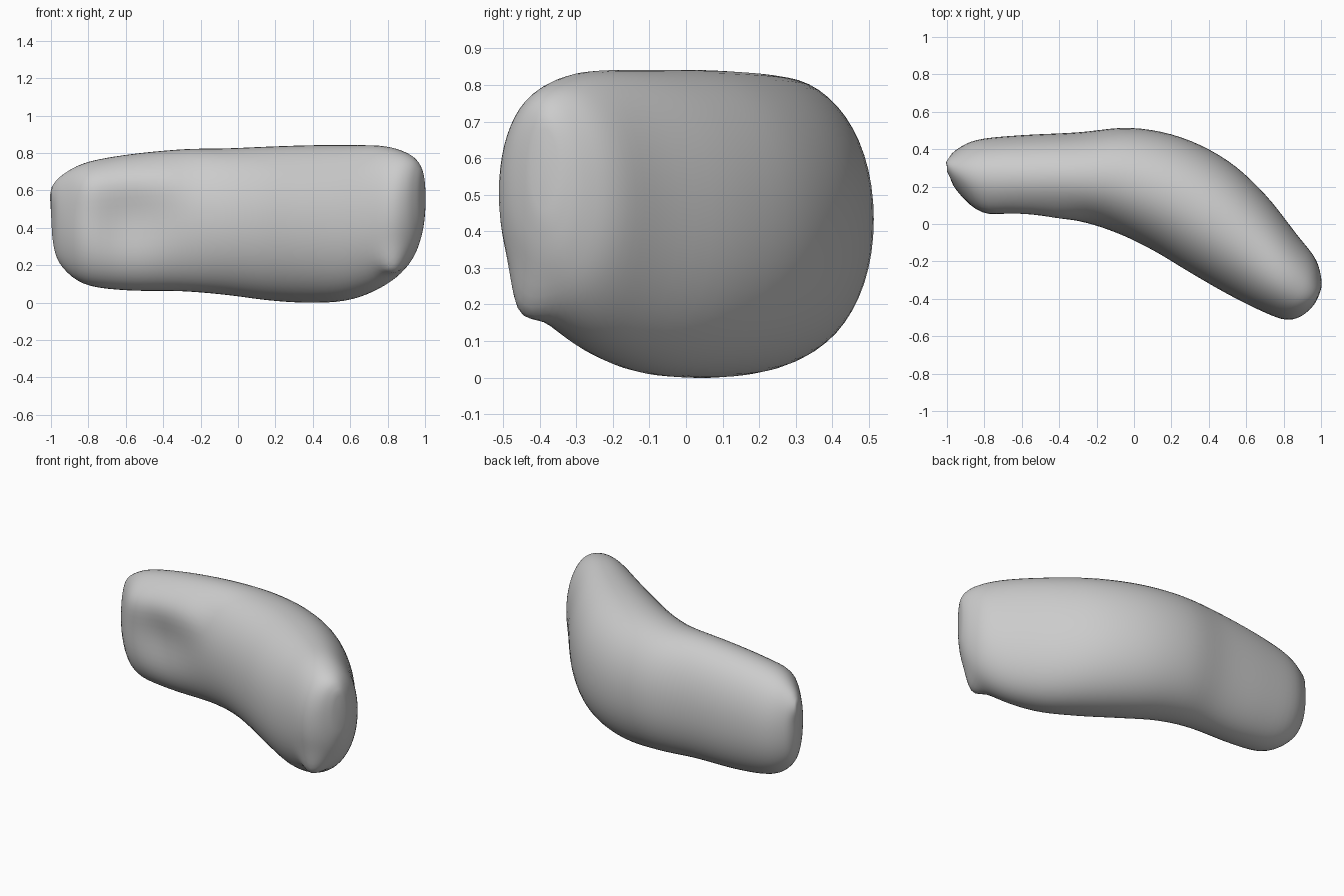
import bpy, bmesh, math
from mathutils import Vector

cube = bpy.data.objects.get("Cube")
if cube:
    bpy.data.objects.remove(cube, do_unlink=True)

SIDES, STEPS, ROUNDNESS = 56, 5, .96

# Cross-sections along the bend: front x, front y, back x, back y, low z, high z
STATIONS = [
    (-.99, .27, -.995, .34, .34, .61),
    (-.95, .18, -.96, .39, .21, .67),
    (-.81, .05, -.84, .45, .10, .745),
    (-.6, .025, -.6, .475, .065, .79),
    (-.3, .01, -.3, .49, .06, .82),
    (-.1, -.045, -.02, .515, .04, .825),
    (.1, -.14, .25, .465, .01, .835),
    (.3, -.26, .5, .34, -.002, .842),
    (.5, -.375, .7, .16, .015, .842),
    (.68, -.465, .87, -.055, .09, .838),
    (.81, -.512, .967, -.18, .19, .805),
    (.9, -.49, 1.0, -.28, .31, .76),
    (.965, -.43, 1.002, -.345, .44, .70),
]


def spline(points, i, t):
    """Smooth interpolation between stations i and i + 1."""
    last = len(points) - 1
    a, b, c, d = (points[min(max(i + k, 0), last)] for k in (-1, 0, 1, 2))
    return [q + .5 * t * (r - p + t * (2*p - 5*q + 4*r - s + t * (3*(q - r) + s - p)))
            for p, q, r, s in zip(a, b, c, d)]


def pull(co, centre, radius, offset):
    """Soft local displacement used for dents, ridges and pinched corners."""
    d = (co - Vector(centre)).length / radius
    return co + Vector(offset) * math.exp(-d * d)


def power(v, e):
    return math.copysign(abs(v) ** e, v)


def section(fx, fy, bx, by, low, high):
    front, back = Vector((fx, fy, 0)), Vector((bx, by, 0))
    mid, half = (front + back) / 2, (back - front) / 2
    ring = []
    for k in range(SIDES):
        a = math.tau * k / SIDES
        co = mid + half * power(math.cos(a), ROUNDNESS)
        co.z = (low + high) / 2 + (high - low) / 2 * power(math.sin(a), ROUNDNESS)
        ring.append(co)
    return ring


def shape(co):
    co = pull(co, (-.58, .03, .44), .2, (0, .055, 0))         # hollow in the front
    for x in (-.8, -.6, -.4):                                 # ridge over the hollow
        co = pull(co, (x, .06, .64), .12, (0, -.025, .01))
    co = pull(co, (.83, -.41, .25), .07, (-.005, -.025, -.07))  # pinched lower corner
    co = pull(co, (-1, .31, .57), .05, (-.015, 0, .01))       # pinched end
    return co


# Loft the body through all sections and close both ends
rows = [spline(STATIONS, i, s / STEPS)
        for i in range(len(STATIONS) - 1) for s in range(STEPS)]
rows.append(STATIONS[-1])
bm = bmesh.new()
rings = [[bm.verts.new(shape(co)) for co in section(*row)] for row in rows]
for r0, r1 in zip(rings, rings[1:]):
    for k in range(SIDES):
        n = (k + 1) % SIDES
        bm.faces.new((r0[k], r0[n], r1[n], r1[k]))
for ring, bulge in ((rings[0], -.008), (rings[-1], .006)):
    centre = sum((v.co for v in ring), Vector()) / SIDES
    tip = bm.verts.new(centre + Vector((bulge, 0, 0)))
    for k in range(SIDES):
        bm.faces.new((ring[k], ring[(k + 1) % SIDES], tip))
bmesh.ops.recalc_face_normals(bm, faces=bm.faces)

mesh = bpy.data.meshes.new("curved_body")
bm.to_mesh(mesh)
bm.free()
body = bpy.data.objects.new("curved_body", mesh)
bpy.context.collection.objects.link(body)

# Plain grey finish
grey = bpy.data.materials.new("plain_grey")
grey.use_nodes = True
colour = (.6, .6, .6, 1)
grey.diffuse_color = colour
grey.node_tree.nodes["Principled BSDF"].inputs["Base Color"].default_value = colour
mesh.materials.append(grey)

# Relax the surface, then shade it smooth
relax = body.modifiers.new("relax", 'SMOOTH')
relax.factor, relax.iterations = .5, 3
bpy.context.view_layer.objects.active = body
body.select_set(True)
bpy.ops.object.shade_smooth()
